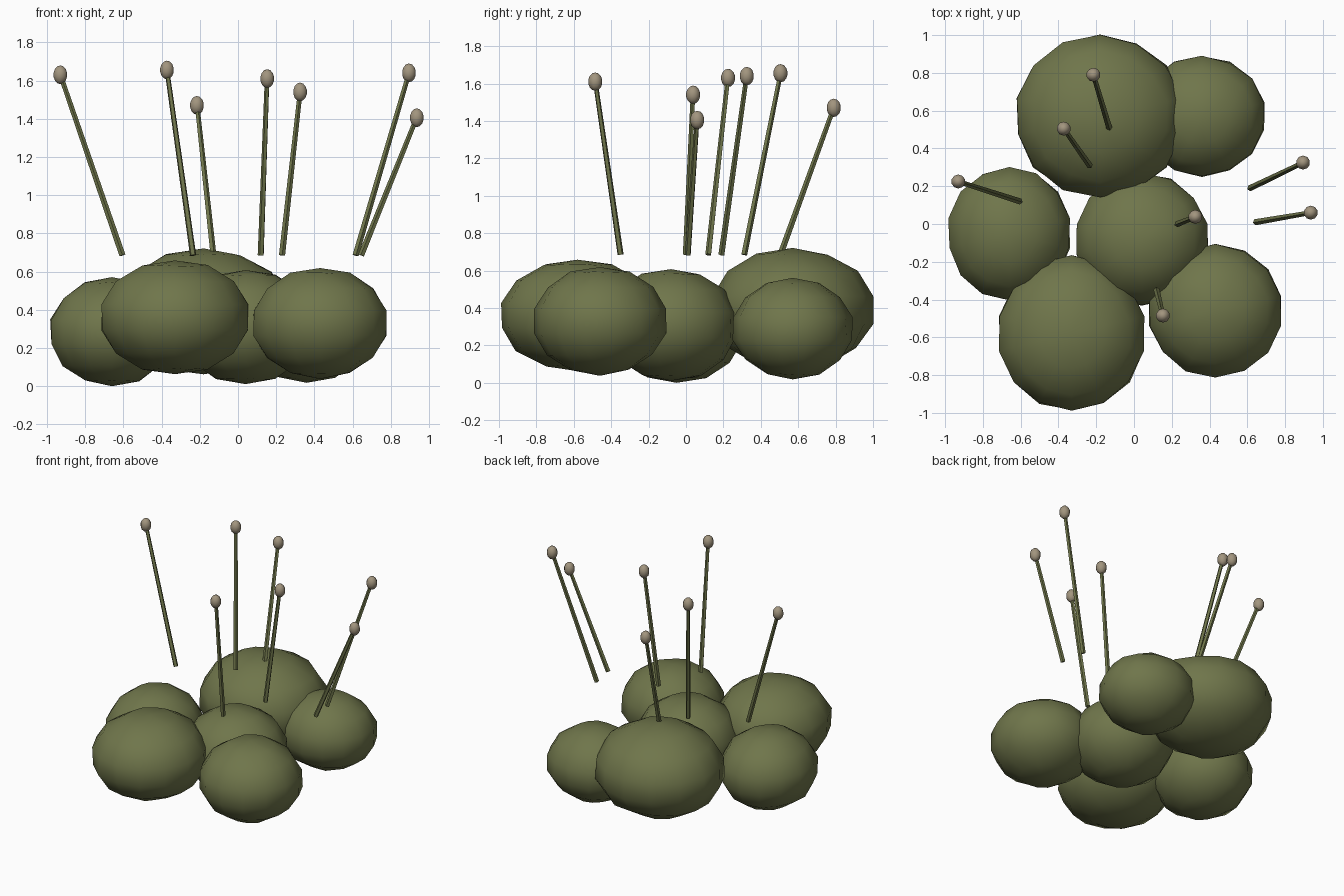
import bpy
import random
from math import pi, radians
from mathutils import Vector

random.seed(4)
cube = bpy.data.objects.get("Cube")
if cube:
    bpy.data.objects.remove(cube, do_unlink=True)


def material(name, color):
    mat = bpy.data.materials.new(name)
    mat.use_nodes = True
    mat.diffuse_color = color
    bsdf = next(n for n in mat.node_tree.nodes if n.type == "BSDF_PRINCIPLED")
    bsdf.inputs["Base Color"].default_value = color
    return mat


moss_green = material("moss green", (0.16, 0.18, 0.07, 1))
capsule_tan = material("capsule tan", (0.36, 0.30, 0.21, 1))


def finish(name, mat, angle):
    obj = bpy.context.object
    obj.name = name
    obj.data.materials.append(mat)
    bpy.ops.object.shade_smooth_by_angle(angle=radians(angle))
    return obj


def ellipsoid(name, center, radii, mat, segments, rings, wobble=0.0):
    bpy.ops.mesh.primitive_uv_sphere_add(segments=segments, ring_count=rings, radius=1)
    obj = bpy.context.object
    for v in obj.data.vertices:
        k = 1 + random.uniform(-wobble, wobble)
        v.co = Vector([a * r * k for a, r in zip(v.co, radii)])
        v.co.z = max(v.co.z, -center[2])
    obj.location = center
    finish(name, mat, 50)


# Moss cushions: centre, then radii
cushions = {
    "middle_cushion": ((0.04, -0.08, 0.31), (0.365, 0.36, 0.30)),
    "back_cushion": ((-0.18, 0.57, 0.39), (0.46, 0.44, 0.33)),
    "back_left_cushion": ((0.36, 0.57, 0.29), (0.345, 0.325, 0.27)),
    "front_left_cushion": ((0.43, -0.46, 0.33), (0.365, 0.36, 0.29)),
    "front_cushion": ((-0.33, -0.58, 0.36), (0.40, 0.42, 0.30)),
    "right_cushion": ((-0.66, -0.05, 0.285), (0.335, 0.36, 0.285)),
}
for name, (center, radii) in cushions.items():
    ellipsoid(name, center, radii, moss_green, 14, 7, 0.015)

# Stalks with a capsule on each tip: base x and y, then tip
base_z = 0.685
stalks = [
    ((-0.605, 0.12), (-0.93, 0.225, 1.63)),
    ((-0.235, 0.31), (-0.372, 0.505, 1.655)),
    ((-0.13, 0.505), (-0.215, 0.79, 1.47)),
    ((0.12, -0.35), (0.153, -0.485, 1.61)),
    ((0.23, 0.0), (0.325, 0.038, 1.54)),
    ((0.615, 0.19), (0.895, 0.325, 1.64)),
    ((0.645, 0.01), (0.936, 0.06, 1.405)),
]
for i, (foot, tip) in enumerate(stalks, 1):
    start, end = Vector((*foot, base_z)), Vector(tip)
    axis = end - start
    bpy.ops.mesh.primitive_cone_add(
        vertices=5, radius1=0.017, radius2=0.013, depth=axis.length,
        location=(start + end) / 2, rotation=axis.to_track_quat("Z", "Y").to_euler())
    finish(f"stalk_{i}", moss_green, 30)
    ellipsoid(f"capsule_{i}", end, (0.038, 0.038, 0.049), capsule_tan, 10, 7)
